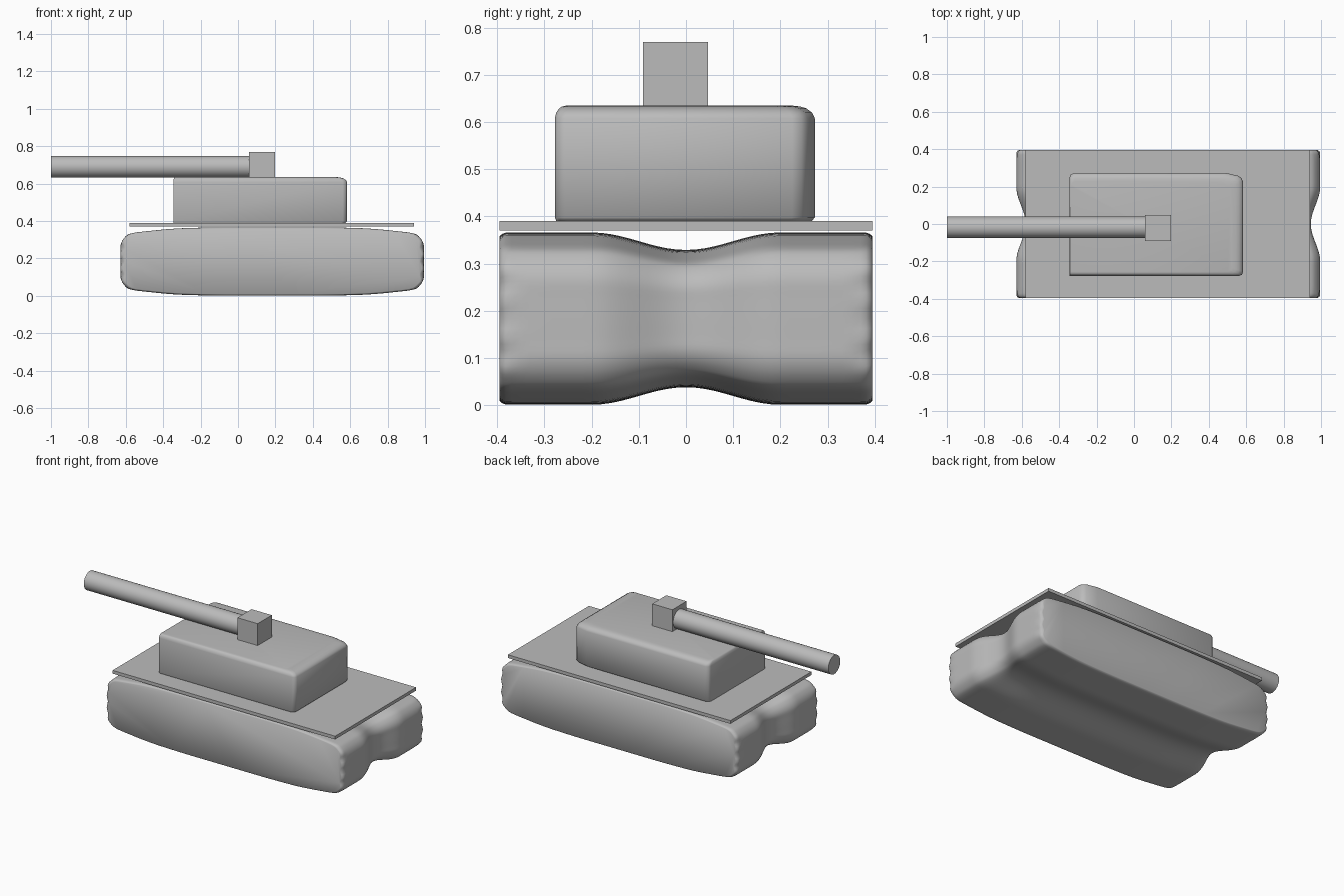
import bpy, bmesh, math
from mathutils import Vector

if "Cube" in bpy.data.objects:
    bpy.data.objects.remove(bpy.data.objects["Cube"], do_unlink=True)

grey = bpy.data.materials.new("plain_grey")
grey.use_nodes = True
colour = (0.5, 0.5, 0.5, 1)
grey.diffuse_color = colour
grey.node_tree.nodes["Principled BSDF"].inputs["Base Color"].default_value = colour


def finish(name, bm, angle=None):
    bmesh.ops.recalc_face_normals(bm, faces=bm.faces)
    mesh = bpy.data.meshes.new(name)
    bm.to_mesh(mesh)
    bm.free()
    mesh.materials.append(grey)
    ob = bpy.data.objects.new(name, mesh)
    bpy.context.collection.objects.link(ob)
    if angle:
        bpy.ops.object.select_all(action='DESELECT')
        bpy.context.view_layer.objects.active = ob
        ob.select_set(True)
        bpy.ops.object.shade_smooth_by_angle(angle=math.radians(angle))


def box(name, low, high):
    bm = bmesh.new()
    bmesh.ops.create_cube(bm, size=1)
    for v in bm.verts:
        v.co = [a + (b - a) * (c + 0.5) for a, b, c in zip(low, high, v.co)]
    finish(name, bm)


def loft(name, rings, angle):
    bm = bmesh.new()
    loops = [[bm.verts.new(p) for p in ring] for ring in rings]
    n = len(loops[0])
    for a, b in zip(loops, loops[1:]):
        for i in range(n):
            j = (i + 1) % n
            bm.faces.new((a[i], a[j], b[j], b[i]))
    bm.faces.new(loops[0])
    bm.faces.new(loops[-1])
    finish(name, bm, angle)


def smooth_loop(pts, steps):
    """Closed Catmull-Rom curve through the points."""
    out, n = [], len(pts)
    for i in range(n):
        a, b, c, d = (Vector(pts[(i + k) % n]) for k in (-1, 0, 1, 2))
        for s in range(steps):
            t = s / steps
            out.append(b + (c - a) * (t / 2) + (2 * a - 5 * b + 4 * c - d) * (t * t / 2)
                       + (3 * b - a - 3 * c + d) * (t ** 3 / 2))
    return out


# Track hull: one side profile swept across the width, pinched in the middle
quarter = [(0.812, 0.04), (0.81, 0.09), (0.79, 0.128), (0.755, 0.15),
           (0.66, 0.163), (0.5, 0.177), (0.3, 0.182), (0.1, 0.1825)]
upper = quarter + [(-x, z) for x, z in reversed(quarter)]
outline = smooth_loop(upper + [(-x, -z) for x, z in upper], 4)


def hull_ring(y):
    side = abs(y)
    pinch = 0.5 + 0.5 * math.cos(math.pi * min(side / 0.2, 1))
    edge = max(0, (side - 0.375) / 0.02) ** 3
    ripple = max(0, (side - 0.33) / 0.065) ** 2
    ring = []
    for x, z in outline:
        end = max(0, (abs(x) - 0.74) / 0.07)
        dent = ripple * end * 0.012 * (0.5 + 0.5 * math.cos(z * 2 * math.pi / 0.075))
        dx = 0.05 * pinch + 0.012 * edge + dent
        dz = 0.037 * pinch + 0.008 * edge
        ring.append((0.183 + x * (1 - dx / 0.812), y, 0.1835 + z * (1 - dz / 0.1825)))
    return ring


half = [0.395, 0.393, 0.389, 0.382, 0.37, 0.35, 0.33, 0.28] + [0.02 * k for k in range(11, 0, -1)]
loft("track_hull", [hull_ring(y) for y in [-h for h in half] + [0] + half[::-1]], 50)

# Deck plate
box("deck_plate", (-0.58, -0.395, 0.37), (0.94, 0.395, 0.39))

# Turret: mostly rounded box, with one cut corner and one sharp corner
plan = [(-0.345, -0.278), (0.56, -0.278), (0.577, -0.271), (0.583, -0.255),
        (0.583, 0.225), (0.575, 0.245), (0.557, 0.258), (0.49, 0.273),
        (-0.32, 0.273), (-0.338, 0.265), (-0.345, 0.248)]


def turret_ring(z, inset):
    ring = []
    for x, y in plan:
        u, v = (x + 0.345) / 0.928, (y + 0.278) / 0.551
        ring.append((x + inset * (0.1 - 1.1 * u), y + inset * (0.4 - 1.2 * v), z))
    return ring


levels = [(0.39, 0.008), (0.398, 0), (0.608, 0), (0.62, 0.007),
          (0.629, 0.022), (0.633, 0.038), (0.635, 0.06)]
loft("turret", [turret_ring(z, i) for z, i in levels], 50)

# Gun mount and barrel
box("gun_mount", (0.06, -0.091, 0.635), (0.198, 0.047, 0.77))
sides = 32
loft("gun_barrel", [[(x, -0.018 + 0.058 * math.cos(2 * math.pi * k / sides),
                      0.69 + 0.058 * math.sin(2 * math.pi * k / sides))
                     for k in range(sides)] for x in (-1, 0.06)], 40)
